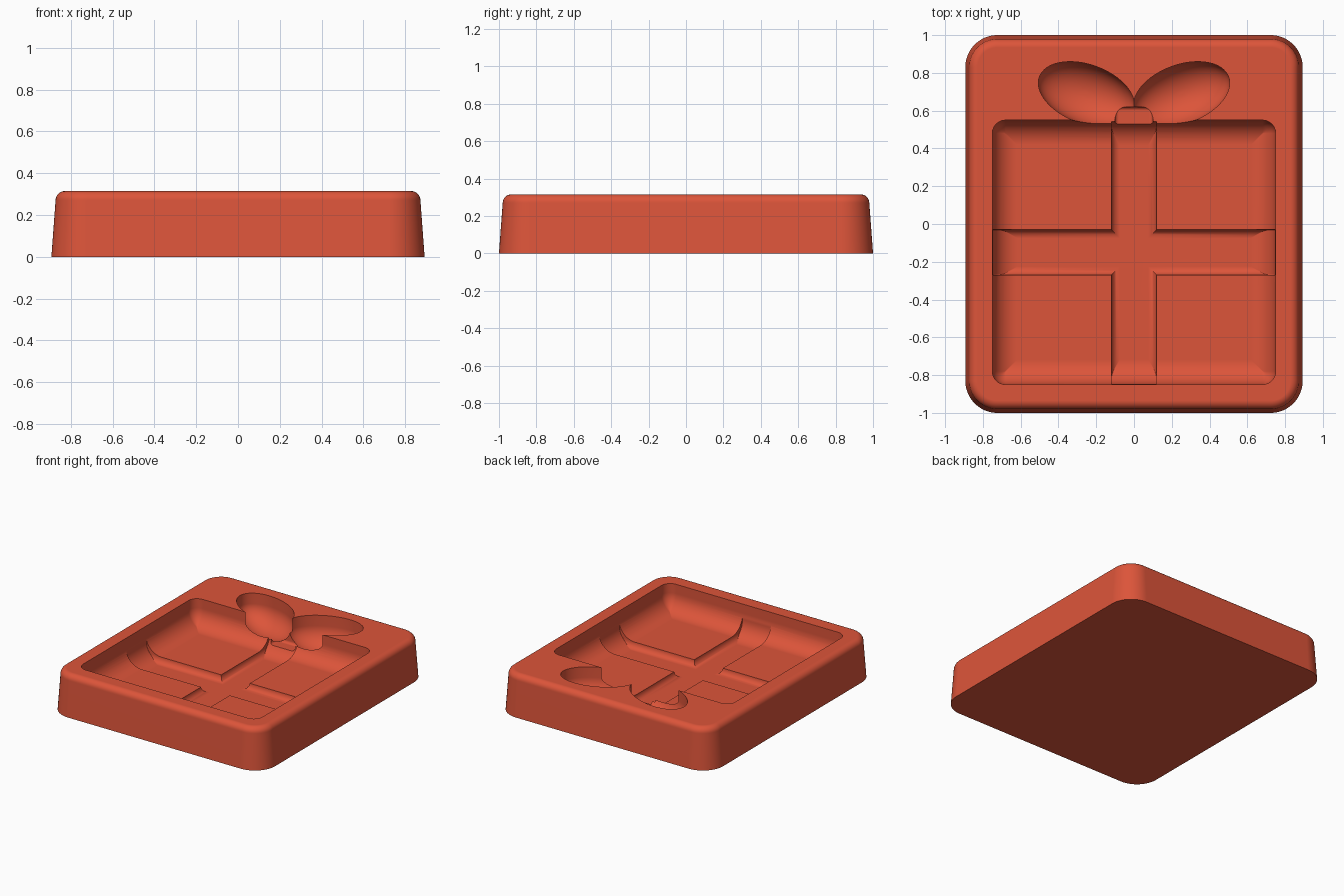
import bpy
import bmesh
import math

if "Cube" in bpy.data.objects:
    bpy.data.objects.remove(bpy.data.objects["Cube"], do_unlink=True)

HEIGHT = 0.315
STEPS = 12

clay = bpy.data.materials.new("terracotta_red")
clay.use_nodes = True
clay.diffuse_color = (0.72, 0.09, 0.042, 1)
clay.node_tree.nodes["Principled BSDF"].inputs["Base Color"].default_value = clay.diffuse_color


def loft(name, rings):
    """Skin a stack of equal point loops and cap both ends."""
    bm = bmesh.new()
    loops = [[bm.verts.new(p) for p in ring] for ring in rings]
    count = len(loops[0])
    for low, high in zip(loops, loops[1:]):
        for i in range(count):
            j = (i + 1) % count
            bm.faces.new((low[i], low[j], high[j], high[i]))
    bm.faces.new(loops[0][::-1])
    bm.faces.new(loops[-1])
    bmesh.ops.recalc_face_normals(bm, faces=bm.faces)
    mesh = bpy.data.meshes.new(name)
    bm.to_mesh(mesh)
    bm.free()
    mesh.materials.append(clay)
    obj = bpy.data.objects.new(name, mesh)
    bpy.context.collection.objects.link(obj)
    return obj


def rounded_rect(hx, hy, r, z, cy=0.0, seg=10):
    pts = []
    for k, (sx, sy) in enumerate(((1, 1), (-1, 1), (-1, -1), (1, -1))):
        for i in range(seg + 1):
            a = math.pi / 2 * (k + i / seg)
            pts.append((sx * (hx - r) + r * math.cos(a),
                        cy + sy * (hy - r) + r * math.sin(a), z))
    return pts


def fillet(depth, total, r):
    """Inward offset at a depth for a pocket whose floor edge is rounded."""
    t = max(0.0, depth - (total - r))
    return r - math.sqrt(max(0.0, r * r - t * t))


def pocket(name, hx, hy, cy, total, rx, ry, corner):
    """Rounded-floor pocket cutter, with its own fillet along each axis."""
    r = max(rx, ry)
    depths = [-0.1] + [total - r + r * math.sin(math.pi / 2 * i / STEPS)
                       for i in range(STEPS + 1)]
    rings = []
    for d in depths:
        ix, iy = fillet(d, total, rx), fillet(d, total, ry)
        rings.append(rounded_rect(hx - ix, hy - iy, max(0.003, corner - max(ix, iy)),
                                  HEIGHT - d, cy, 6))
    return loft(name, rings)


def bow_loop(name, side):
    """Tilted oval bowl: straight upper wall, rounded floor."""
    wall, bowl, seg = 0.08, 0.145, 64
    tilt = math.radians(20) * side
    levels = [(-0.1, 1.0)]
    for i in range(STEPS + 1):
        a = math.pi / 2 * 0.97 * i / STEPS
        levels.append((wall + bowl * math.sin(a), math.cos(a)))
    rings = []
    for d, s in levels:
        ring = []
        for i in range(seg):
            a = 2 * math.pi * i / seg
            u, v = 0.265 * s * math.cos(a), 0.155 * s * math.sin(a)
            ring.append((side * 0.252 + u * math.cos(tilt) - v * math.sin(tilt),
                         0.688 + u * math.sin(tilt) + v * math.cos(tilt), HEIGHT - d))
        rings.append(ring)
    return loft(name, rings)


# Tapered tray block with a rounded top edge
taper, edge = 0.02, 0.045
profile = [(0.0, 0.0)]
for i in range(9):
    a = math.pi / 2 * i / 8
    profile.append((HEIGHT - edge + edge * math.sin(a), taper + edge * (1 - math.cos(a))))
tray = loft("mould_tray", [rounded_rect(0.893 - inset, 1.0 - inset, 0.17 - inset, z, 0, 16)
                           for z, inset in profile])

# Pockets: gift box, crossed ribbons, two bow loops and the knot
cutters = [
    pocket("box_pocket", 0.75, 0.70, -0.15, 0.2, 0.13, 0.13, 0.07),
    pocket("upright_ribbon", 0.12, 0.697, -0.15, 0.245, 0.045, 0.13, 0.003),
    pocket("cross_ribbon", 0.747, 0.12, -0.15, 0.245, 0.13, 0.045, 0.003),
    bow_loop("left_bow_loop", 1),
    bow_loop("right_bow_loop", -1),
    pocket("bow_knot", 0.1, 0.06, 0.56, 0.18, 0.02, 0.02, 0.003),
]

bpy.context.view_layer.objects.active = tray
tray.select_set(True)
for cutter in cutters:
    cutter.hide_render = True
    mod = tray.modifiers.new(cutter.name, "BOOLEAN")
    mod.operation = "DIFFERENCE"
    mod.solver = "EXACT"
    mod.object = cutter
    bpy.ops.object.modifier_apply(modifier=mod.name)
for cutter in cutters:
    bpy.data.objects.remove(cutter, do_unlink=True)

bpy.ops.object.shade_smooth_by_angle(angle=math.radians(30))
normals = tray.modifiers.new("even_shading", "WEIGHTED_NORMAL")
normals.keep_sharp = True
